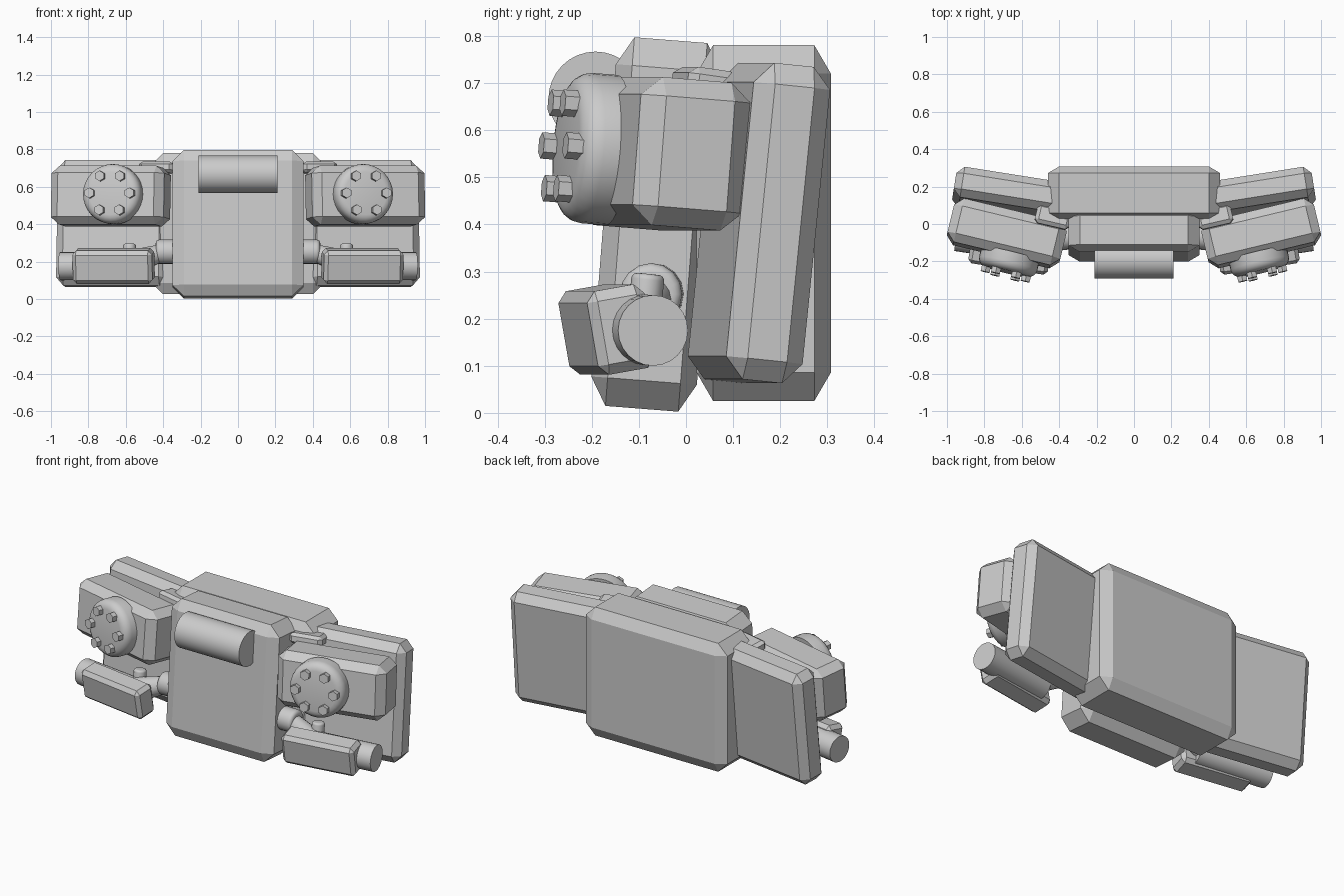
import bpy
import bmesh
from math import radians, pi, cos, sin
from mathutils import Matrix, Vector

cube = bpy.data.objects.get("Cube")
if cube:
    bpy.data.objects.remove(cube, do_unlink=True)

grey = bpy.data.materials.new("plain grey")
grey.use_nodes = True
tone = (0.6, 0.6, 0.6, 1)
grey.diffuse_color = tone
grey.node_tree.nodes["Principled BSDF"].inputs["Base Color"].default_value = tone
round_parts = []


def place(loc, turn=0, tilt=0):
    """Turn about z, tilt about x, then move."""
    return (Matrix.Translation(loc) @ Matrix.Rotation(radians(turn), 4, "Z")
            @ Matrix.Rotation(radians(tilt), 4, "X"))


def finish(bm, name, matrix, mirror, smooth=False):
    """Make the object, or a left and right pair of it."""
    sides = (("left_", 1), ("right_", -1)) if mirror else (("", 1),)
    for prefix, sign in sides:
        part = bm.copy()
        part.transform(Matrix.Diagonal((sign, 1, 1, 1)) @ matrix)
        bmesh.ops.recalc_face_normals(part, faces=part.faces)
        mesh = bpy.data.meshes.new(prefix + name)
        part.to_mesh(mesh)
        part.free()
        mesh.materials.append(grey)
        obj = bpy.data.objects.new(prefix + name, mesh)
        bpy.context.collection.objects.link(obj)
        if smooth:
            round_parts.append(obj)
    bm.free()


def box(name, size, chamfer, matrix, mirror=False):
    """Chamfered box with a separate chamfer for each axis."""
    bm = bmesh.new()
    bmesh.ops.create_cube(bm, size=1)
    bmesh.ops.scale(bm, vec=[s / c for s, c in zip(size, chamfer)], verts=bm.verts)
    bmesh.ops.bevel(bm, geom=bm.edges[:], offset=1, segments=1,
                    profile=0.5, affect="EDGES")
    bmesh.ops.scale(bm, vec=chamfer, verts=bm.verts)
    finish(bm, name, matrix, mirror)


def rod(name, start, end, radius, sides=24, matrix=Matrix(), mirror=False,
        rounding=0, end_radius=None):
    """Cylinder between two points, with an optional rounded far rim."""
    start, end = Vector(start), Vector(end)
    axis = end - start
    bm = bmesh.new()
    bmesh.ops.create_cone(bm, cap_ends=True, segments=sides, radius1=radius,
                          radius2=end_radius or radius, depth=axis.length)
    if rounding:
        rim = [e for e in bm.edges if all(v.co.z > 0 for v in e.verts)]
        bmesh.ops.bevel(bm, geom=rim, offset=rounding, segments=4,
                        profile=0.5, affect="EDGES")
    bm.transform(Matrix.Translation((start + end) / 2)
                 @ axis.to_track_quat("Z", "Y").to_matrix().to_4x4())
    finish(bm, name, matrix, mirror, smooth=sides > 6)


# Central body: back block, tilted front pack and the roll across it
box("back_block", (0.92, 0.285, 0.755), (0.06, 0.035, 0.06), place((0, 0.165, 0.403)))
box("front_pack", (0.70, 0.225, 0.785), (0.06, 0.035, 0.06),
    place((0, -0.063, 0.40), 0, -4.5))
rod("front_roll", (-0.21, -0.192, 0.667), (0.21, -0.192, 0.667), 0.1, 32)

# Swept back side panels
box("side_panel", (0.60, 0.165, 0.675), (0.04, 0.04, 0.045),
    place((0.665, 0.155, 0.403), 9, -5.8), True)

# Upper pods with round caps and six bolts each
pod = place((0.68, -0.05, 0.55), 13.5, -4.5)
box("upper_pod", (0.62, 0.24, 0.315), (0.045, 0.045, 0.04), pod, True)
cap_x = -0.045
rod("pod_cap", (cap_x, -0.1, 0), (cap_x, -0.2, 0), 0.16, 32, pod, True, 0.045)
for i in range(6):
    x, z = cap_x + 0.11 * cos(i * pi / 3), 0.105 * sin(i * pi / 3)
    rod("cap_bolt_%d" % (i + 1), (x, -0.18, z), (x, -0.228, z), 0.028, 6, pod, True)

# Small bars joining the pods to the body
box("pod_bracket", (0.19, 0.11, 0.06), (0.02, 0.02, 0.015),
    place((0.43, 0.04, 0.70), 13, -8), True)

# Lower arms: joint, neck, long tube, knob and the box carried in front
rod("arm_joint", (0.32, -0.07, 0.252), (0.44, -0.075, 0.252), 0.066, 16,
    mirror=True, rounding=0.02)
rod("arm_neck", (0.40, -0.07, 0.25), (0.58, -0.125, 0.19), 0.045, 16,
    mirror=True, end_radius=0.07)
rod("arm_tube", (0.52, -0.135, 0.18), (0.95, -0.07, 0.175), 0.075, 24, mirror=True)
rod("arm_knob", (0.58, -0.09, 0.2), (0.58, -0.08, 0.295), 0.035, 12,
    mirror=True, rounding=0.012)
box("arm_box", (0.43, 0.125, 0.18), (0.02, 0.02, 0.022),
    place((0.665, -0.168, 0.177), 9, 10), True)

# Smooth the round parts, keeping their rims sharp
bpy.ops.object.select_all(action="DESELECT")
for obj in round_parts:
    obj.select_set(True)
bpy.context.view_layer.objects.active = round_parts[0]
bpy.ops.object.shade_smooth_by_angle(angle=radians(35))
